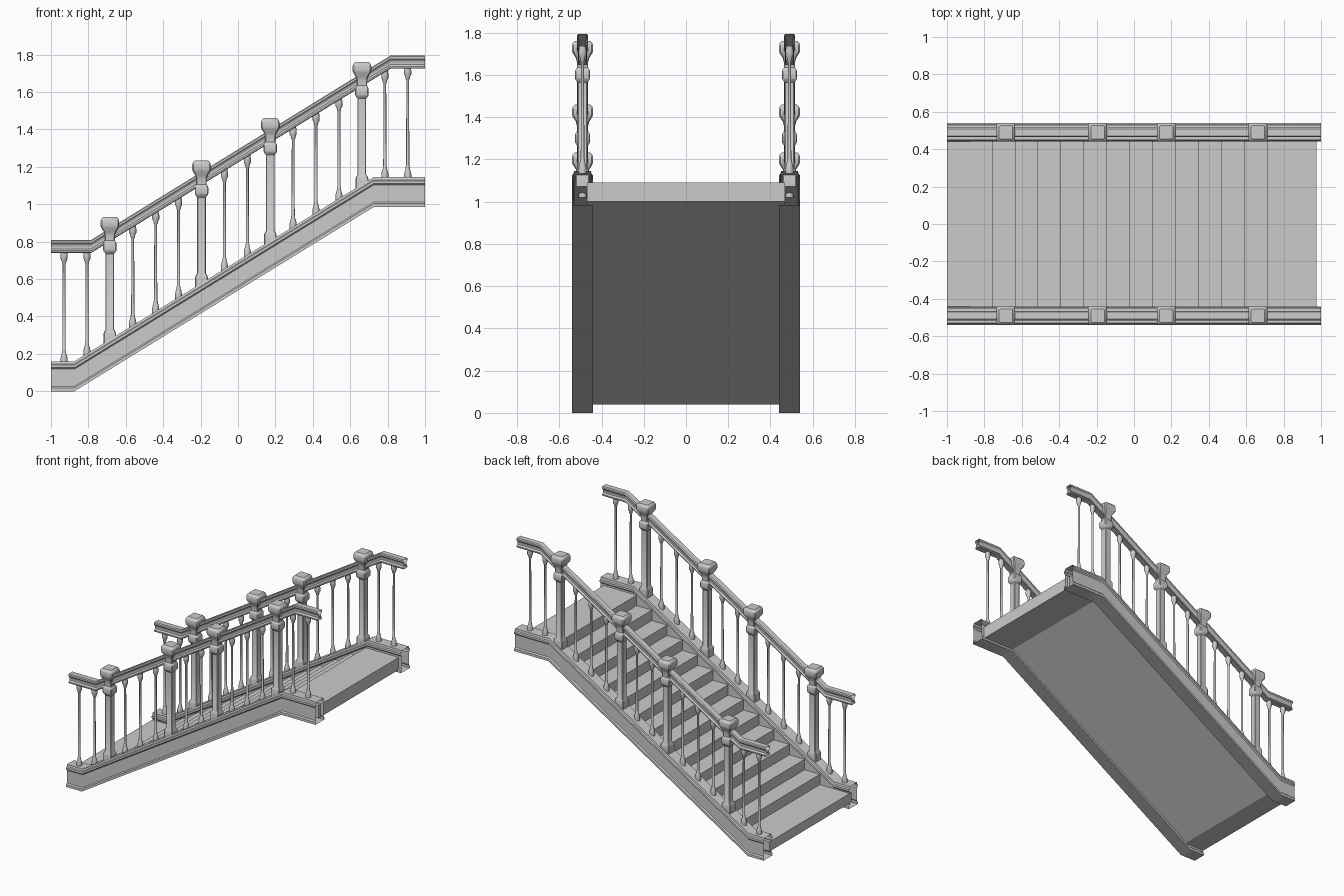
import bpy, bmesh, math

if "Cube" in bpy.data.objects:
    bpy.data.objects.remove(bpy.data.objects["Cube"])

SLOPE = 0.985 / 1.6
PITCH = 0.1225
SIDE_Y = 0.49


def ramp(x, start):
    """Height gained by a path that is level, climbs from start, then levels off."""
    return SLOPE * min(max(x - start, 0), 1.6)


def finish(name, bm, smooth=False):
    bmesh.ops.recalc_face_normals(bm, faces=bm.faces)
    mesh = bpy.data.meshes.new(name)
    bm.to_mesh(mesh)
    bm.free()
    obj = bpy.data.objects.new(name, mesh)
    bpy.context.collection.objects.link(obj)
    if smooth:
        bpy.ops.object.select_all(action='DESELECT')
        obj.select_set(True)
        bpy.context.view_layer.objects.active = obj
        bpy.ops.object.shade_smooth_by_angle(angle=math.radians(35))
    return obj


def skin(bm, rings, closed_ends):
    """Join successive rings of points with quads."""
    rows = [[bm.verts.new(p) for p in ring] for ring in rings]
    n = len(rows[0])
    for a, b in zip(rows, rows[1:]):
        for i in range(n):
            j = (i + 1) % n
            bm.faces.new((a[i], a[j], b[j], b[i]))
    if closed_ends:
        bm.faces.new(rows[0])
        bm.faces.new(rows[-1])


def sweep(name, half, side, base, start):
    """Hollow open-ended moulding following the stair slope; half = (half width, z)."""
    profile = half + [(-y, z) for y, z in reversed(half)]
    bm = bmesh.new()
    rings = [[(x, side * SIDE_Y + y, base + z + ramp(x, start)) for y, z in profile]
             for x in (-1, start, start + 1.6, 1)]
    skin(bm, rings, False)
    return finish(name, bm, True)


def post(name, x, y, z, profile):
    """Square turned post with chamfered corners."""
    bm = bmesh.new()
    rings = []
    for r, h in profile:
        c = r * 0.86
        pts = [(r, -c), (r, c), (c, r), (-c, r), (-r, c), (-r, -c), (-c, -r), (c, -r)]
        rings.append([(x + a, y + b, z + h) for a, b in pts])
    skin(bm, rings, True)
    return finish(name, bm, True)


def baluster(name, x, y, z0, z1):
    """Slim round spindle with a turned foot and head."""
    profile = [(0.019, z0 - 0.012), (0.019, z0 + 0.015), (0.015, z0 + 0.035),
               (0.011, z0 + 0.045), (0.011, z0 + 0.055), (0.0085, z0 + 0.06),
               (0.0075, z1 - 0.06), (0.011, z1 - 0.055), (0.012, z1 - 0.045),
               (0.019, z1 - 0.03), (0.019, z1 - 0.01), (0.015, z1 + 0.012)]
    bm = bmesh.new()
    angles = [i * math.tau / 12 for i in range(12)]
    skin(bm, [[(x + r * math.cos(a), y + r * math.sin(a), h) for a in angles]
              for r, h in profile], True)
    return finish(name, bm, True)


# Stepped body with landings and a sloping soffit
outline = [(-1, 0.04), (-1, 0.11)]
rise = 0.98 / 13
for i in range(13):
    x = -0.76 + i * PITCH
    outline += [(x, 0.11 + i * rise), (x, 0.11 + (i + 1) * rise)]
outline += [(0.975, 1.09), (0.975, 1.0), (0.725, 1.0), (-0.84, 0.04)]
bm = bmesh.new()
skin(bm, [[(x, y, z) for x, z in outline] for y in (-0.47, 0.47)], True)
finish("stair_steps", bm)

# Half sections of the side stringer and the handrail
stringer = [(0.05, 0), (0.05, 0.018), (0.042, 0.026), (0.042, 0.118), (0.05, 0.126),
            (0.05, 0.14), (0.043, 0.146), (0.04, 0.16)]
rail = [(0.018, 0), (0.022, 0.004), (0.022, 0.012), (0.013, 0.022), (0.012, 0.035),
        (0.017, 0.046), (0.025, 0.052), (0.025, 0.064), (0.019, 0.07)]

# Post outline: base, shaft, collar, neck, cap
newel = [(0.034, -0.03), (0.034, 0.035), (0.031, 0.045), (0.023, 0.058), (0.023, 0.463),
         (0.034, 0.478), (0.036, 0.485), (0.036, 0.515), (0.031, 0.528), (0.027, 0.533),
         (0.027, 0.56), (0.032, 0.58), (0.047, 0.603), (0.05, 0.613), (0.05, 0.638),
         (0.046, 0.65), (0.036, 0.66)]

for side, label in ((-1, "front"), (1, "back")):
    y = side * SIDE_Y
    sweep(f"{label}_stringer", stringer, side, 0, -0.875)
    sweep(f"{label}_handrail", rail, side, 0.74, -0.785)
    # Posts and spindles share one even spacing
    for i in range(16):
        x = -0.93 + i * PITCH
        foot = 0.16 + ramp(x, -0.875)
        if i in (2, 6, 9, 13):
            post(f"{label}_post_{i}", x, y, 0.272 + SLOPE * (x + 0.685), newel)
        else:
            baluster(f"{label}_baluster_{i}", x, y, foot, 0.74 + ramp(x, -0.785))
